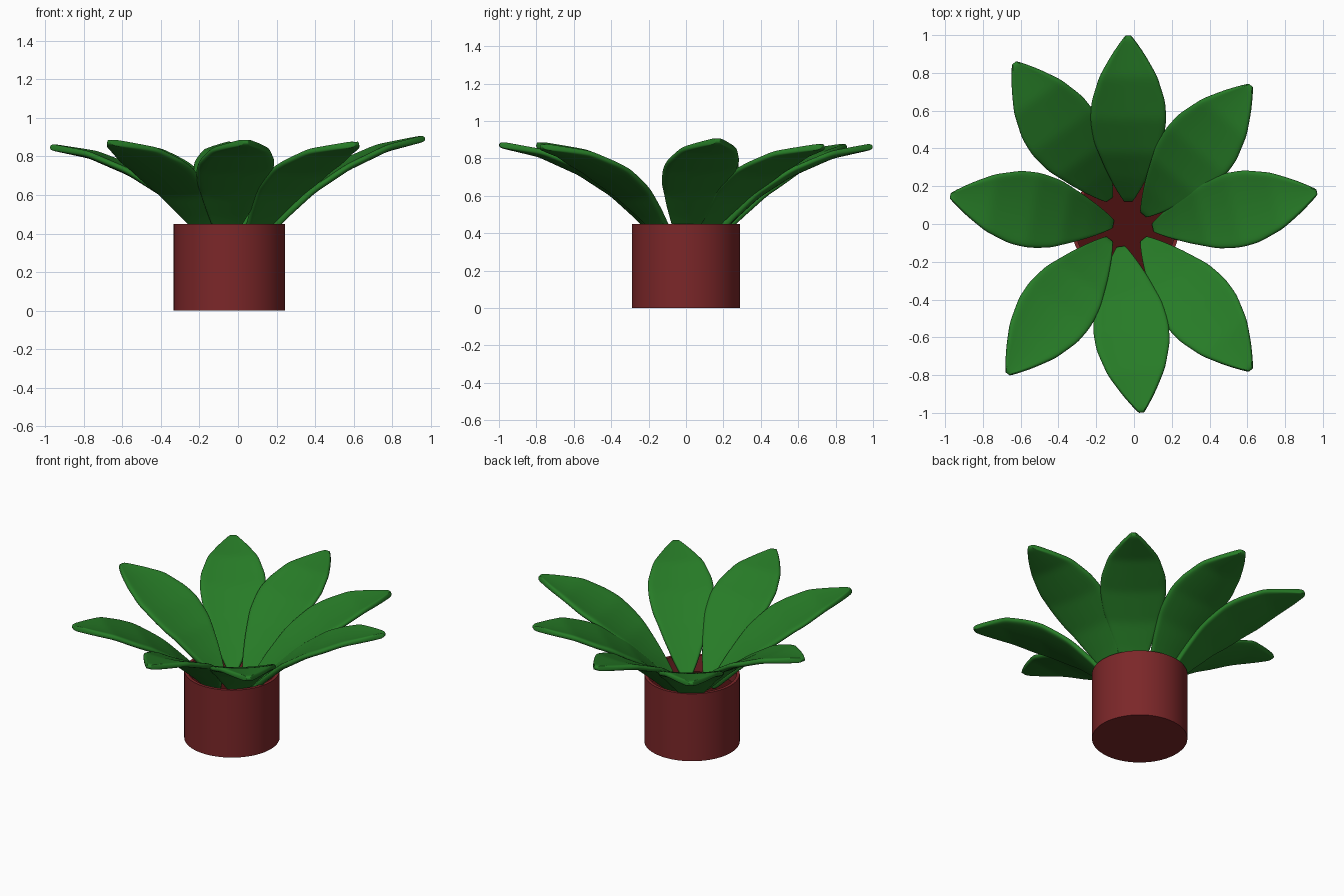
import bpy
import bmesh
import math
from mathutils import Vector

if "Cube" in bpy.data.objects:
    bpy.data.objects.remove(bpy.data.objects["Cube"], do_unlink=True)


def make_material(name, rgb):
    mat = bpy.data.materials.new(name)
    mat.use_nodes = True
    mat.diffuse_color = (*rgb, 1)
    mat.node_tree.nodes["Principled BSDF"].inputs["Base Color"].default_value = (*rgb, 1)
    return mat


def add_object(name, bm, mat, angle):
    bmesh.ops.recalc_face_normals(bm, faces=bm.faces)
    mesh = bpy.data.meshes.new(name)
    bm.to_mesh(mesh)
    bm.free()
    mesh.materials.append(mat)
    obj = bpy.data.objects.new(name, mesh)
    bpy.context.collection.objects.link(obj)
    bpy.ops.object.select_all(action="DESELECT")
    obj.select_set(True)
    bpy.context.view_layer.objects.active = obj
    bpy.ops.object.shade_smooth_by_angle(angle=math.radians(angle))
    return obj


def sample(points, t):
    """Smoothly interpolate a short list of (position, value) pairs."""
    for (a, va), (b, vb) in zip(points, points[1:]):
        if t <= b:
            return va + (vb - va) * (t - a) / (b - a)
    return points[-1][1]


leaf_green = make_material("leaf green", (0.02, 0.2, 0.02))
pot_red = make_material("pot red", (0.2, 0.02, 0.022))
soil_red = make_material("dark soil red", (0.07, 0.005, 0.005))

POT_X, POT_R, POT_H, SOIL_Z = -0.045, 0.289, 0.45, 0.34
SIDES = 64

# Pot: turned profile with a thin rim and a hollow inside
bm = bmesh.new()
rings = []
inner = POT_R - 0.02
for r, z in [(POT_R, 0), (POT_R, POT_H), (inner, POT_H), (inner, SOIL_Z - 0.02)]:
    rings.append([bm.verts.new((POT_X + r * math.cos(math.tau * i / SIDES),
                                r * math.sin(math.tau * i / SIDES), z))
                  for i in range(SIDES)])
for low, high in zip(rings, rings[1:]):
    for i in range(SIDES):
        j = (i + 1) % SIDES
        bm.faces.new((low[i], low[j], high[j], high[i]))
bm.faces.new(rings[0])
bm.faces.new(rings[-1])
add_object("pot", bm, pot_red, 40)

# Soil disc inside the pot
bm = bmesh.new()
bmesh.ops.create_circle(bm, cap_ends=True, segments=SIDES, radius=inner)
bmesh.ops.translate(bm, verts=bm.verts, vec=(POT_X, 0, SOIL_Z))
add_object("soil", bm, soil_red, 40)

# Leaf outline (half width) and arch (height) along its length
WIDTH = [(0, 0.02), (0.08, 0.07), (0.2, 0.125), (0.35, 0.182), (0.48, 0.204),
         (0.6, 0.197), (0.75, 0.155), (0.88, 0.09), (0.96, 0.04), (1, 0.012)]
ARCH = [(0, 0.35), (0.15, 0.485), (0.3, 0.605), (0.5, 0.718), (0.75, 0.815), (1, 0.865)]
ROWS, COLS = 20, 8


def make_leaf(name, base, tip, lift):
    base, tip = Vector((*base, 0)), Vector((*tip, 0))
    side = (tip - base).normalized().cross(Vector((0, 0, 1)))
    bm = bmesh.new()
    grid = []
    for i in range(ROWS + 1):
        t = i / ROWS
        row = []
        for k in range(COLS + 1):
            s = 2 * k / COLS - 1
            p = base.lerp(tip, t) + side * (s * sample(WIDTH, t))
            p.z = sample(ARCH, t) + lift * t + 0.018 * s * s * math.sin(math.pi * t)
            row.append(bm.verts.new(p))
        grid.append(row)
    for a, b in zip(grid, grid[1:]):
        for k in range(COLS):
            bm.faces.new((a[k], a[k + 1], b[k + 1], b[k]))
    obj = add_object(name, bm, leaf_green, 180)
    thick = obj.modifiers.new("thickness", "SOLIDIFY")
    thick.thickness = 0.034
    thick.offset = 0
    soft = obj.modifiers.new("rounding", "SUBSURF")
    soft.levels = soft.render_levels = 2


# Eight leaves: base point, tip point, tip lift
LEAVES = {
    "back": ((-0.03, 0.12), (-0.03, 1.0), 0),
    "back_left": ((0.05, 0.05), (0.62, 0.735), 0),
    "left": ((0.1, -0.02), (0.97, 0.17), 0.03),
    "front_left": ((0.05, -0.08), (0.62, -0.775), 0),
    "front": ((-0.07, -0.12), (0.04, -1.0), 0.01),
    "front_right": ((-0.13, -0.08), (-0.67, -0.795), 0.01),
    "right": ((-0.11, 0.0), (-0.975, 0.15), -0.015),
    "back_right": ((-0.13, 0.13), (-0.635, 0.855), 0),
}
for place, (base, tip, lift) in LEAVES.items():
    make_leaf(place + "_leaf", base, tip, lift)
